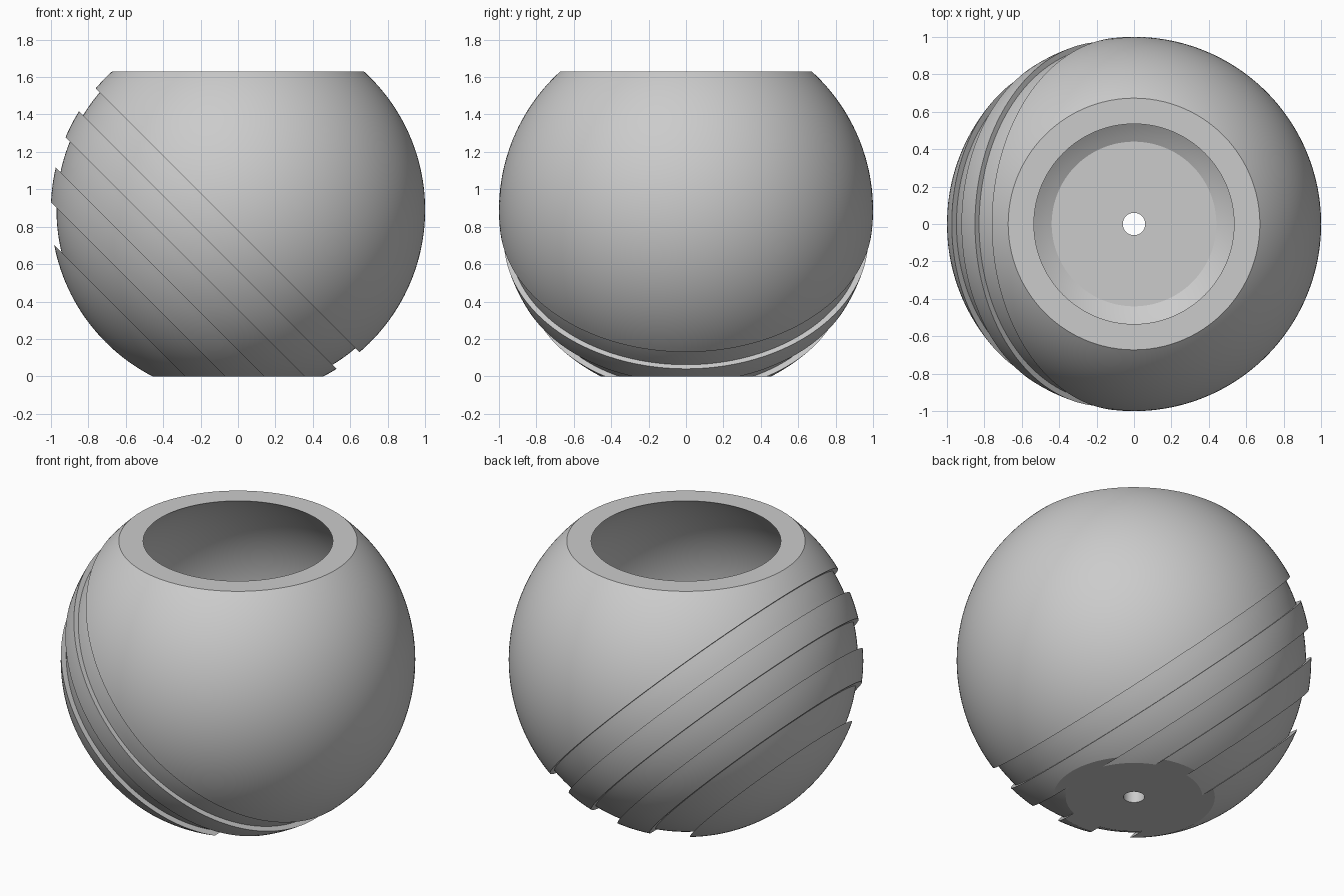
import bpy, bmesh
from math import sin, cos, acos, radians, sqrt, pi
from mathutils import Matrix

if "Cube" in bpy.data.objects:
    bpy.data.objects.remove(bpy.data.objects["Cube"])

RADIUS, GROOVE_RADIUS, CAVITY_RADIUS = 1.0, 0.97, 0.913
CENTRE, TOP, FLOOR, DRAIN = 0.89, 1.63, 0.09, 0.06

grey = bpy.data.materials.new("plain grey")
grey.use_nodes = True
colour = (0.6, 0.6, 0.6, 1)
grey.diffuse_color = colour
grey.node_tree.nodes["Principled BSDF"].inputs["Base Color"].default_value = colour


def arc(radius, low, high, step=radians(2)):
    """Points (r, z) on a circle from height low to height high."""
    a, b = acos(low / radius), acos(high / radius)
    n = max(2, round((a - b) / step))
    return [(radius * sin(a + (b - a) * i / n), radius * cos(a + (b - a) * i / n))
            for i in range(n + 1)]


def revolve(profile, steps=160):
    """Closed solid turned about the local z axis."""
    bm = bmesh.new()
    verts = [bm.verts.new((r, 0, z)) for r, z in profile]
    edges = [bm.edges.new(pair) for pair in zip(verts, verts[1:])]
    bmesh.ops.spin(bm, geom=verts + edges, cent=(0, 0, 0), axis=(0, 0, 1),
                   angle=2 * pi, steps=steps)
    bmesh.ops.remove_doubles(bm, verts=bm.verts, dist=1e-5)
    return bm


def make_object(name, bm):
    bmesh.ops.recalc_face_normals(bm, faces=bm.faces)
    mesh = bpy.data.meshes.new(name)
    bm.to_mesh(mesh)
    bm.free()
    mesh.materials.append(grey)
    obj = bpy.data.objects.new(name, mesh)
    bpy.context.collection.objects.link(obj)
    return obj


# Outer ball with three shallow grooves, turned about a slanted axis
pitch, start = 0.15, 0.078
levels = [-RADIUS] + [start + pitch * i for i in range(6)] + [RADIUS]
profile = []
for i, (low, high) in enumerate(zip(levels, levels[1:])):
    profile += arc(GROOVE_RADIUS if i % 2 else RADIUS, low, high)
ball = revolve(profile)
bmesh.ops.transform(ball, verts=ball.verts,
                    matrix=Matrix.Translation((0, 0, CENTRE)) @ Matrix.Rotation(radians(-135), 4, 'Y'))

# Flat base and flat rim
for height, up in ((0, -1), (TOP, 1)):
    cut = bmesh.ops.bisect_plane(ball, geom=ball.verts[:] + ball.edges[:] + ball.faces[:],
                                 plane_co=(0, 0, height), plane_no=(0, 0, up), clear_outer=True)
    rim = [e for e in cut["geom_cut"] if isinstance(e, bmesh.types.BMEdge)]
    bmesh.ops.holes_fill(ball, edges=rim, sides=0)
pot = make_object("planter_bowl", ball)

# Round cavity with a flat floor and a drain hole
wall = [(r, z + CENTRE) for r, z in arc(CAVITY_RADIUS, FLOOR - CENTRE, TOP - CENTRE)]
mouth = wall[-1][0]
hollow = [(0, -0.1), (DRAIN, -0.1), (DRAIN, FLOOR)] + wall + [(mouth, TOP + 0.1), (0, TOP + 0.1)]
cutter = make_object("cavity_cutter", revolve(hollow, 128))
cutter.hide_render = True

hole = pot.modifiers.new("cavity", 'BOOLEAN')
hole.operation, hole.solver, hole.object = 'DIFFERENCE', 'EXACT', cutter
bpy.context.view_layer.objects.active = pot
pot.select_set(True)
bpy.ops.object.modifier_apply(modifier=hole.name)
bpy.data.objects.remove(cutter)
bpy.ops.object.shade_smooth_by_angle(angle=radians(20))
